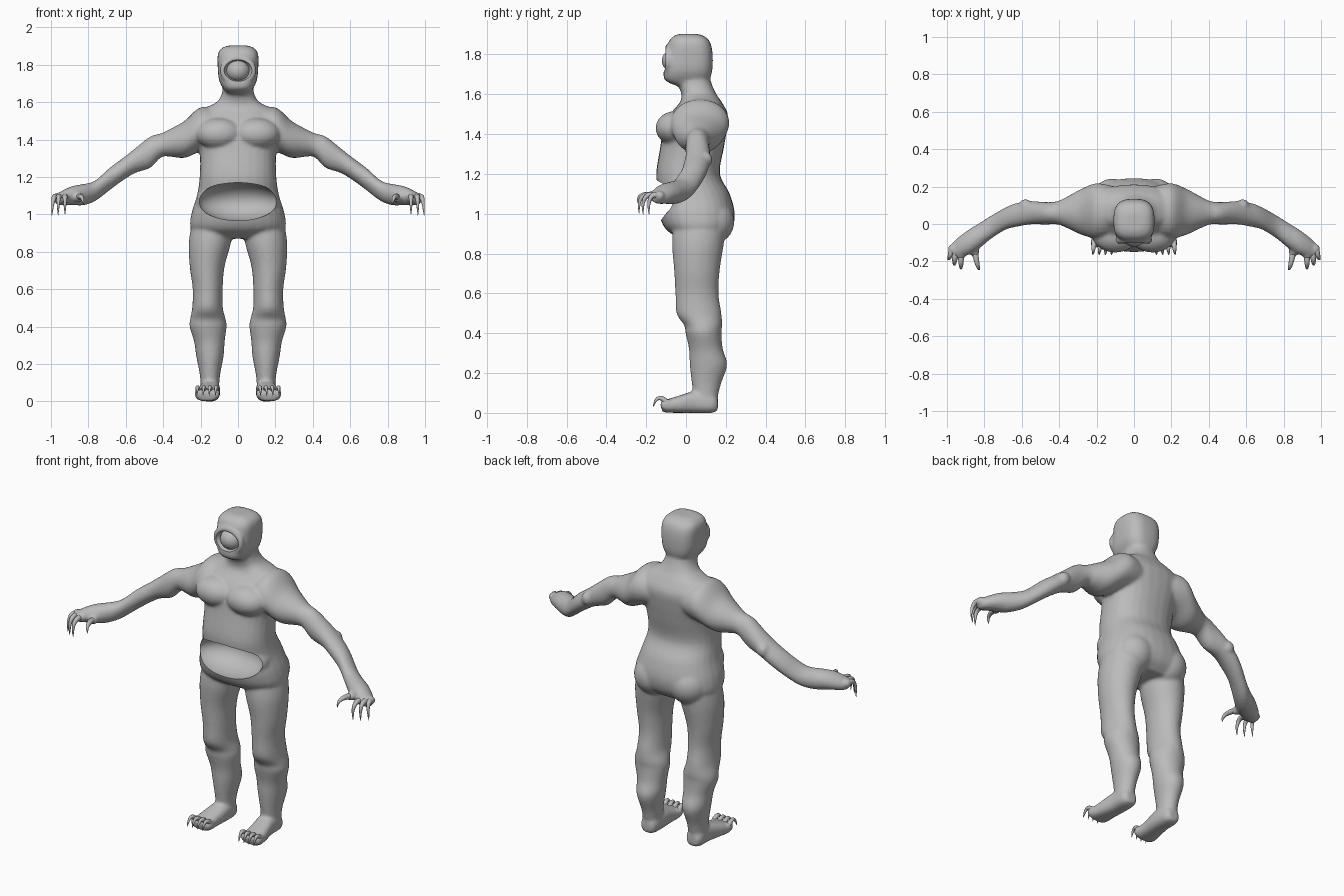
import bpy, bmesh, math
from mathutils import Vector, Matrix

cube = bpy.data.objects.get("Cube")
if cube:
    bpy.data.objects.remove(cube, do_unlink=True)

skin = bpy.data.materials.new("grey_skin")
skin.use_nodes = True
GREY = (0.5, 0.5, 0.5, 1)
skin.diffuse_color = GREY
skin.node_tree.nodes["Principled BSDF"].inputs["Base Color"].default_value = GREY


def spline(rows, steps=4):
    """Smoothly resample rows of numbers."""
    out = []
    for i in range(len(rows) - 1):
        a, b, c, d = [rows[min(max(i + k, 0), len(rows) - 1)] for k in (-1, 0, 1, 2)]
        for s in range(steps):
            t = s / steps
            out.append([q + 0.5 * t * (r - p + t * (2 * p - 5 * q + 4 * r - w + t * (3 * (q - r) + w - p)))
                        for p, q, r, w in zip(a, b, c, d)])
    return out + [list(rows[-1])]


def skin_rings(bm, rings):
    loops = [[bm.verts.new(p) for p in ring] for ring in rings]
    n = len(loops[0])
    for a, b in zip(loops, loops[1:]):
        for i in range(n):
            bm.faces.new((a[i], a[(i + 1) % n], b[(i + 1) % n], b[i]))
    bm.faces.new(loops[0])
    bm.faces.new(loops[-1])


def loft(bm, axis, rows, side=1, power=2.0, n=28):
    """Rows hold: position on axis, then centre and radius on each other axis."""
    others = [k for k in range(3) if k != axis]
    rings = []
    for pos, c1, r1, c2, r2 in spline(rows):
        ring = []
        for i in range(n):
            a = math.tau * i / n
            p = [0, 0, 0]
            p[axis] = pos
            for k, c, r, v in zip(others, (c1, c2), (r1, r2), (math.cos(a), math.sin(a))):
                p[k] = c + r * math.copysign(abs(v) ** (2 / power), v)
            p[0] *= side
            ring.append(p)
        rings.append(ring)
    skin_rings(bm, rings)


def blob(bm, centre, radii, segments=32):
    m = Matrix.Translation(centre) @ Matrix.Diagonal((*radii, 1))
    bmesh.ops.create_uvsphere(bm, u_segments=segments, v_segments=segments // 2, radius=1, matrix=m)


def claw(bm, base, bend, tip, radius):
    a, b, c = Vector(base), Vector(bend), Vector(tip)
    rings = []
    for i in range(9):
        t = i / 8
        p = a * (1 - t) ** 2 + b * 2 * t * (1 - t) + c * t * t
        d = ((b - a) * (1 - t) + (c - b) * t).normalized()
        u = d.orthogonal().normalized() if not rings else (u - d * u.dot(d)).normalized()
        v = d.cross(u)
        r = radius * (1 - t) ** 0.7 + 0.001
        rings.append([p + r * (u * math.cos(math.tau * k / 10) + v * math.sin(math.tau * k / 10))
                      for k in range(10)])
    skin_rings(bm, rings)


def finish(name, bm):
    bmesh.ops.recalc_face_normals(bm, faces=bm.faces)
    mesh = bpy.data.meshes.new(name)
    bm.to_mesh(mesh)
    bm.free()
    mesh.materials.append(skin)
    ob = bpy.data.objects.new(name, mesh)
    bpy.context.scene.collection.objects.link(ob)
    return ob


def shade(ob):
    bpy.ops.object.select_all(action='DESELECT')
    ob.select_set(True)
    bpy.context.view_layer.objects.active = ob
    bpy.ops.object.shade_smooth_by_angle(angle=math.radians(40))


# Torso and neck
bm = bmesh.new()
loft(bm, 2, [(.87, 0, .17, .08, .10), (.92, 0, .25, .065, .165), (1.0, 0, .25, .055, .19),
             (1.1, 0, .22, .04, .18), (1.2, 0, .205, .01, .16), (1.33, 0, .205, .03, .16),
             (1.42, 0, .23, .045, .16), (1.5, 0, .24, .065, .145), (1.56, 0, .19, .075, .105),
             (1.6, 0, .115, .065, .088), (1.65, 0, .085, .045, .085), (1.72, 0, .08, .03, .08)], power=2.3)

# Head with a raised eyelid ring
loft(bm, 2, [(1.64, 0, .055, .02, .06), (1.67, 0, .078, .005, .11), (1.72, 0, .102, .01, .122),
             (1.8, 0, .109, .017, .117), (1.86, 0, .107, .017, .105), (1.89, 0, .085, .015, .08),
             (1.903, 0, .05, .012, .045)], power=2.9)
lid = [(.08 * math.cos(a), -.088, 1.77 + .066 * math.sin(a)) for a in (math.tau * i / 24 for i in range(24))]
for p in lid:
    blob(bm, p, (.02, .02, .017), 10)

# Flared belly lips
blob(bm, (0, -.02, 1.065), (.222, .135, .135))

for s in (1, -1):
    # Chest and buttocks
    blob(bm, (s * .1, -.055, 1.43), (.125, .098, .085))
    blob(bm, (s * .115, .125, .96), (.115, .118, .115))
    # Arm, shoulder to palm
    loft(bm, 0, [(.1, .07, .13, 1.46, .10), (.2, .07, .148, 1.455, .118), (.283, .065, .122, 1.402, .1),
                 (.36, .062, .083, 1.383, .075), (.41, .06, .062, 1.37, .064), (.47, .057, .06, 1.332, .084),
                 (.55, .06, .062, 1.287, .066), (.62, .05, .064, 1.238, .06), (.685, .03, .06, 1.19, .06),
                 (.765, -.018, .062, 1.125, .055), (.83, -.065, .068, 1.105, .057),
                 (.89, -.1, .066, 1.1, .05), (.95, -.13, .05, 1.085, .036), (.975, -.14, .03, 1.075, .02)], s)
    blob(bm, (s * .58, .098, 1.272), (.036, .036, .04), 16)
    # Leg, hip to ankle
    loft(bm, 2, [(.96, .135, .11, .07, .13), (.85, .15, .113, .06, .13), (.72, .165, .093, .055, .115),
                 (.6, .162, .08, .055, .108), (.5, .163, .082, .065, .113), (.44, .161, .095, .086, .095),
                 (.4, .16, .099, .088, .09), (.32, .153, .082, .1, .085), (.24, .15, .073, .113, .094),
                 (.14, .15, .054, .102, .072), (.05, .15, .048, .098, .056)], s)
    # Foot and toes
    loft(bm, 1, [(.16, .15, .032, .042, .03), (.13, .15, .05, .05, .05), (.05, .15, .055, .055, .055),
                 (-.03, .16, .06, .044, .044), (-.09, .165, .064, .035, .034), (-.12, .165, .052, .03, .026)],
         s, power=2.6)
    for i in range(4):
        blob(bm, (s * (.115 + .033 * i), -.1, .042), (.019, .032, .03), 12)
    # Finger roots
    for x, y in ((.85, -.15), (.925, -.165), (.953, -.15), (.972, -.135)):
        blob(bm, (s * x, y, 1.09), (.024, .03, .026), 12)

body = finish("body", bm)
remesh = body.modifiers.new("blend", 'REMESH')
remesh.mode = 'VOXEL'
remesh.voxel_size = .009
soften = body.modifiers.new("soften", 'SMOOTH')
soften.factor = .5
soften.iterations = 7

# Hollows for the belly mouth and the eye
cutters = []
for name, centre, radii in (("mouth_cutter", (0, -.105, 1.07), (.216, .15, .104)),
                            ("eye_cutter", (0, -.115, 1.77), (.076, .065, .058))):
    cbm = bmesh.new()
    blob(cbm, centre, radii, 40)
    cutter = finish(name, cbm)
    cutter.hide_render = True
    cut = body.modifiers.new(name, 'BOOLEAN')
    cut.operation = 'DIFFERENCE'
    cut.solver = 'EXACT'
    cut.object = cutter
    cutters.append(cutter)

# Bake the blended surface
bpy.context.view_layer.update()
baked = bpy.data.meshes.new_from_object(body.evaluated_get(bpy.context.evaluated_depsgraph_get()))
body.modifiers.clear()
body.data = baked
baked.materials.clear()
baked.materials.append(skin)
for cutter in cutters:
    bpy.data.objects.remove(cutter, do_unlink=True)
shade(body)

# Single eye
bm = bmesh.new()
blob(bm, (0, -.057, 1.768), (.064, .064, .06))
shade(finish("eye", bm))

# Claws on hands and feet
for s, label in ((1, "left"), (-1, "right")):
    bm = bmesh.new()
    for base, tip in (((.85, -.155), (.825, -.24, 1.05)), ((.925, -.17), (.925, -.235, 1.0)),
                      ((.957, -.16), (.962, -.215, .995)), ((.975, -.14), (.995, -.185, .995))):
        bend = (s * (base[0] * .3 + tip[0] * .7), tip[1] - .012, 1.11)
        claw(bm, (s * base[0], base[1], 1.092), bend, (s * tip[0], *tip[1:]), .016)
    shade(finish(label + "_hand_claws", bm))
    bm = bmesh.new()
    for i in range(4):
        x = .115 + .033 * i
        claw(bm, (s * x, -.1, .055), (s * (x + .003), -.145, .105), (s * (x + .006), -.165, .03), .014)
    shade(finish(label + "_foot_claws", bm))
